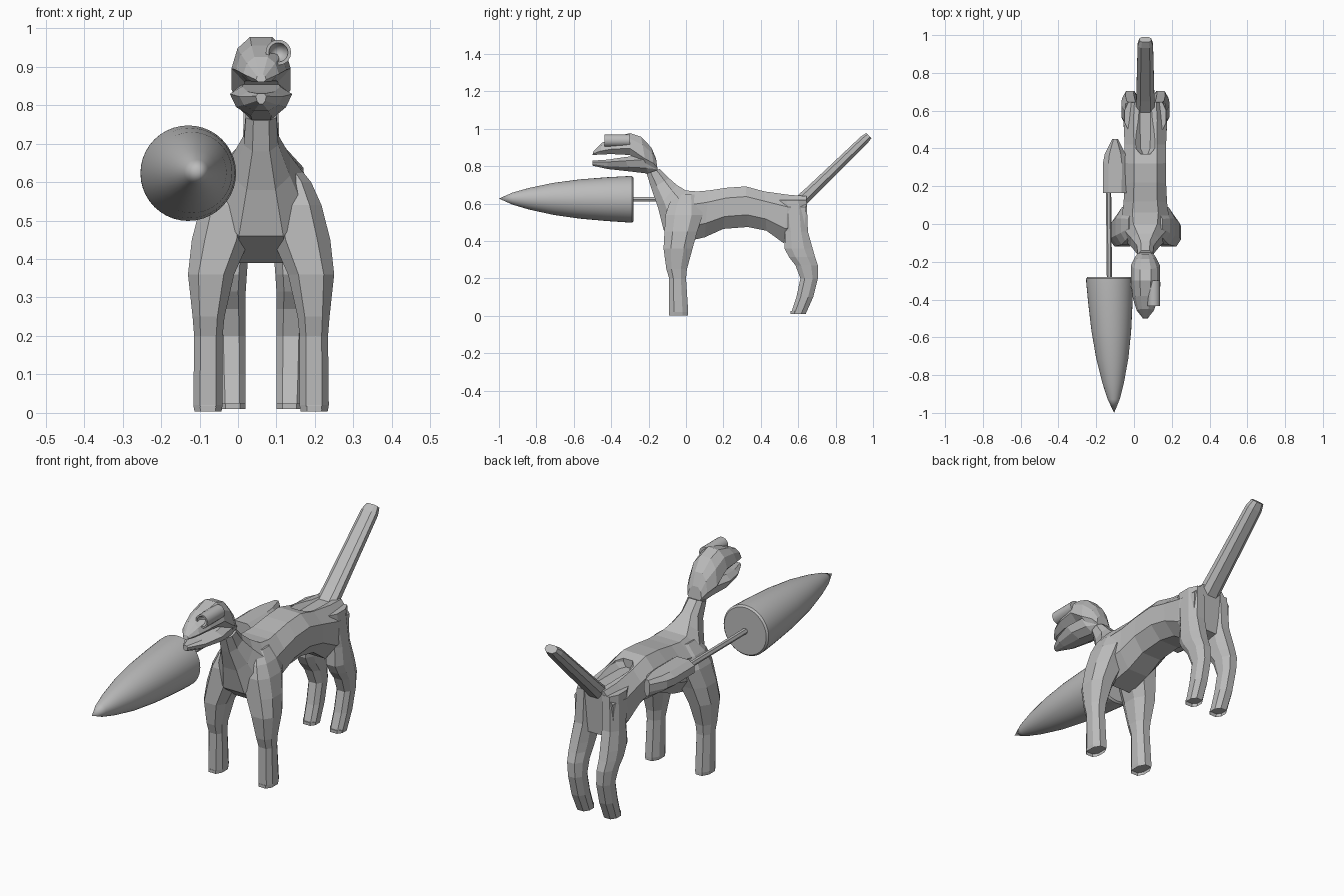
import bpy, bmesh, math
from mathutils import Vector

if "Cube" in bpy.data.objects:
    bpy.data.objects.remove(bpy.data.objects["Cube"])

MID = 0.06  # centre line of the animal

grey = bpy.data.materials.new("plain grey")
grey.use_nodes = True
grey.diffuse_color = (0.5, 0.5, 0.5, 1)
grey.node_tree.nodes["Principled BSDF"].inputs["Base Color"].default_value = (0.5, 0.5, 0.5, 1)


def finish(name, bm):
    bmesh.ops.recalc_face_normals(bm, faces=bm.faces)
    mesh = bpy.data.meshes.new(name)
    bm.to_mesh(mesh)
    bm.free()
    mesh.materials.append(grey)
    obj = bpy.data.objects.new(name, mesh)
    bpy.context.collection.objects.link(obj)
    return obj


def loft(name, sections, taper=0.0, hollow=0.0):
    """Sections: (y, z) of one edge, (y, z) of the opposite edge, centre x, half width."""
    half = [(0.55, 1), (1, 0.5), (1, -0.4), (0.5, -1)]
    shape = half + [(-u, v) for u, v in reversed(half)]
    bm = bmesh.new()
    rings = []
    for a, b, cx, w in sections:
        a, b = Vector((0, *a)), Vector((0, *b))
        rings.append([bm.verts.new((a + b) / 2 + (a - b) / 2 * v +
                                   Vector((cx + w * u * (1 - taper * v), 0, 0)))
                      for u, v in shape])
    n = len(shape)
    for r, s in zip(rings, rings[1:]):
        for i in range(n):
            bm.faces.new((r[i], r[(i + 1) % n], s[(i + 1) % n], s[i]))
    bm.faces.new(rings[0])
    cap = bm.faces.new(rings[-1])
    if hollow:
        bmesh.ops.inset_region(bm, faces=[cap], thickness=0.012)
        for v in cap.verts:
            v.co.z += hollow
    return finish(name, bm)


def lathe(name, profile, base, tip, sides):
    """Turn (radius, position 0..1) around the line from base to tip."""
    bm = bmesh.new()
    base, tip = Vector(base), Vector(tip)
    rings = []
    for r, t in profile:
        c = base.lerp(tip, t)
        rings.append([bm.verts.new(c + Vector((r * math.cos(k * math.tau / sides), 0,
                                               r * math.sin(k * math.tau / sides))))
                      for k in range(sides)])
    for r, s in zip(rings, rings[1:]):
        for i in range(sides):
            j = (i + 1) % sides
            bm.faces.new((r[i], r[j], s[j], s[i]))
    bmesh.ops.remove_doubles(bm, verts=bm.verts, dist=0.0005)
    return finish(name, bm)


def combine(target, other, operation):
    mod = target.modifiers.new("combine", 'BOOLEAN')
    mod.operation, mod.object, mod.solver = operation, other, 'EXACT'
    bpy.context.view_layer.objects.active = target
    bpy.ops.object.modifier_apply(modifier=mod.name)
    bpy.data.objects.remove(other)


# Neck and torso in one sweep: back edge, belly edge, half width
trunk = [
    ((-.14, .785), (-.21, .76), .04), ((-.09, .735), (-.185, .68), .045),
    ((-.05, .70), (-.15, .58), .075), ((0, .67), (-.12, .46), .115),
    ((.06, .665), (-.03, .39), .125), ((.12, .67), (.1, .42), .115),
    ((.22, .685), (.2, .465), .11), ((.32, .692), (.33, .475), .11),
    ((.42, .665), (.43, .455), .11), ((.55, .647), (.52, .39), .115),
    ((.645, .64), (.63, .41), .105)]
body = loft("body", [(a, b, MID, w) for a, b, w in trunk])

# Legs: height, front y, back y, inner and outer distance from centre line
front_leg = [
    (.65, -.05, .06, .02, .09), (.6, -.09, .08, .02, .13), (.54, -.11, .09, .02, .157),
    (.45, -.115, .06, .03, .18), (.36, -.12, .035, .07, .19), (.25, -.105, .005, .095, .178),
    (.2, -.09, 0, .1, .174), (.02, -.09, .012, .1, .176), (.003, -.092, .012, .103, .173)]
rear_leg = [
    (.62, .5, .645, .03, .11), (.45, .53, .652, .03, .122), (.36, .527, .677, .037, .127),
    (.315, .55, .69, .04, .127), (.27, .585, .705, .04, .122), (.2, .612, .705, .04, .115),
    (.1, .59, .68, .04, .112), (.01, .56, .64, .04, .108)]
for leg in (front_leg, rear_leg):
    for side in (-1, 1):
        part = loft("leg", [((f, z), (b, z), MID + side * (i + o) / 2, (o - i) / 2)
                            for z, f, b, i, o in leg], hollow=0.015)
        combine(body, part, 'UNION')

# Side mount that holds the lance rod
mount = loft("mount", [((y, .65), (y, .57), -.1, w) for y, w in
                       ((.165, .063), (.32, .065), (.37, .055), (.45, .015))])
combine(body, mount, 'UNION')

# Shallow hollow in the back in front of the tail
hollow = loft("hollow", [((y, .72), (y, .638), MID, w) for y, w in
                         ((.37, .025), (.4, .05), (.5, .055), (.62, .055))])
combine(body, hollow, 'DIFFERENCE')

# Tail
loft("tail", [((y - .02 * s, z + .02 * s), (y + .02 * s, z - .02 * s), MID, .048 * w)
              for y, z, s, w in ((.61, .61, 1.2, 1.05), (.67, .667, 1.1, 1), (.95, .938, .9, .85),
                                 (.977, .963, .7, .65))])

# Head with open mouth
upper = [
    ((-.495, .88), (-.5, .86), .012), ((-.45, .925), (-.46, .862), .042),
    ((-.38, .955), (-.4, .865), .06), ((-.3, .977), (-.3, .86), .07),
    ((-.24, .957), (-.21, .79), .07), ((-.185, .9), (-.17, .78), .05),
    ((-.16, .84), (-.15, .77), .035)]
loft("upper_head", [(a, b, MID, w) for a, b, w in upper], taper=0.25)
lower = [
    ((-.5, .83), (-.5, .803), .012), ((-.42, .835), (-.42, .785), .05),
    ((-.33, .848), (-.3, .772), .072), ((-.24, .86), (-.2, .76), .062),
    ((-.17, .83), (-.15, .765), .035)]
loft("lower_jaw", [(a, b, MID, w) for a, b, w in lower], taper=-0.25)

# Eyepiece tube with dished front
smooth = [lathe("eyepiece", [(0, 0), (.033, 0), (.033, 1), (.025, 1), (.022, .9), (0, .7)],
                (.105, -.30, .937), (.105, -.435, .937), 20)]

# Lance: rod and rounded cone
lathe("lance_rod", [(0, 0), (.014, 0), (.014, 1), (0, 1)],
      (-.135, .2, .623), (-.13, -.3, .623), 6)
smooth.append(lathe("lance_cone",
                    [(0, 0), (.116, 0), (.124, .012), (.124, .04), (.117, .2), (.105, .4),
                     (.085, .6), (.057, .78), (.032, .9), (0, 1)],
                    (-.13, -.28, .623), (-.105, -1, .627), 40))

# Smooth shading on turned parts, flat facets elsewhere
bpy.ops.object.select_all(action='DESELECT')
for obj in smooth:
    obj.select_set(True)
bpy.context.view_layer.objects.active = smooth[0]
bpy.ops.object.shade_smooth_by_angle(angle=math.radians(35))
